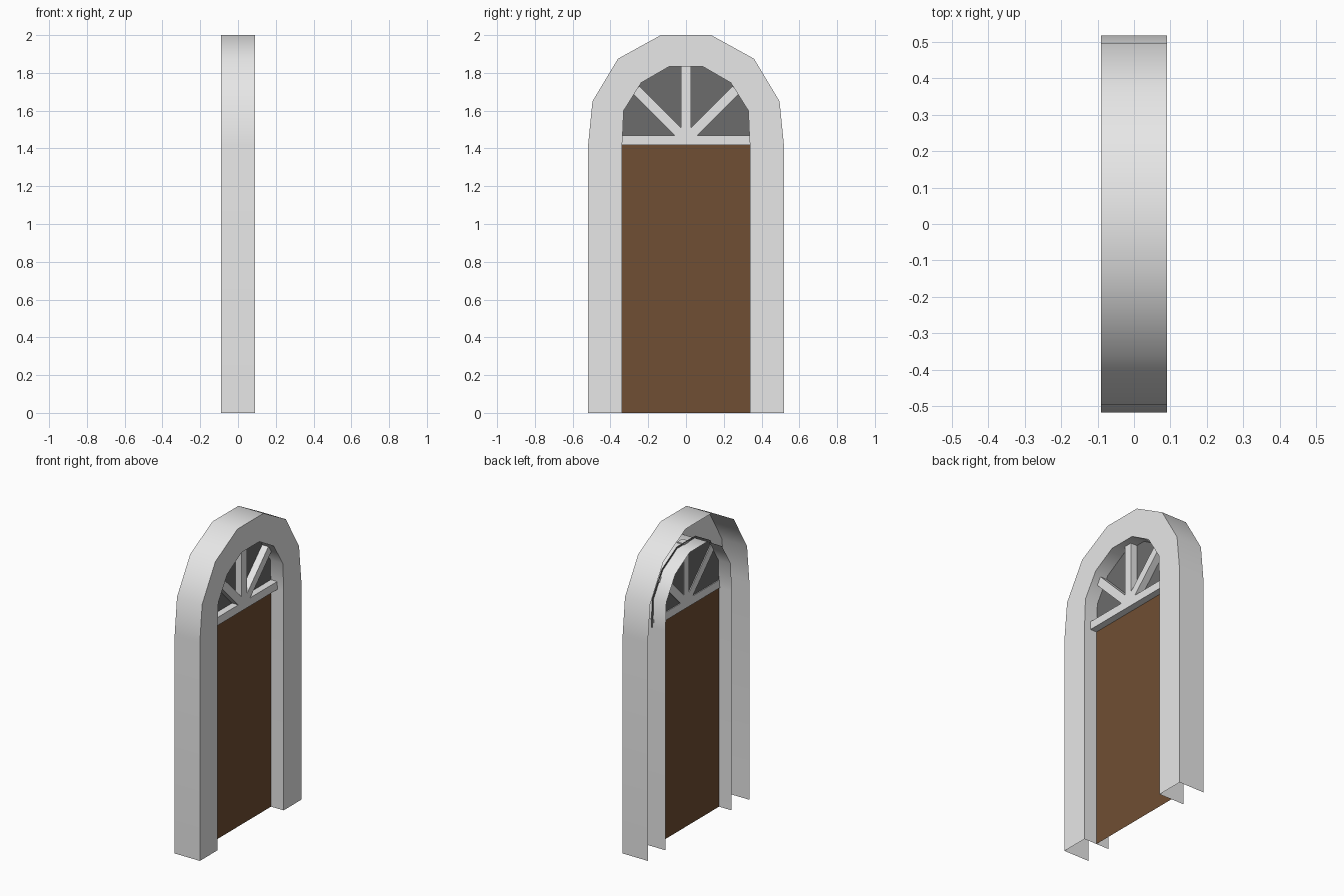
import bpy, bmesh, math
from mathutils import Matrix, Vector

cube = bpy.data.objects.get("Cube")
if cube:
    bpy.data.objects.remove(cube, do_unlink=True)


def material(name, colour):
    mat = bpy.data.materials.new(name)
    mat.use_nodes = True
    mat.diffuse_color = (*colour, 1)
    mat.node_tree.nodes["Principled BSDF"].inputs["Base Color"].default_value = (*colour, 1)
    return mat


stone = material("pale grey", (0.8, 0.8, 0.8))
wood = material("dark brown", (0.16, 0.077, 0.033))
glass = material("dark grey", (0.15, 0.15, 0.15))


def add_object(name, bm, mat):
    mesh = bpy.data.meshes.new(name)
    bm.to_mesh(mesh)
    bm.free()
    mesh.materials.append(mat)
    obj = bpy.data.objects.new(name, mesh)
    bpy.context.collection.objects.link(obj)
    return obj


def mirrored(half):
    """Run up the -y side of a half profile and down the +y side."""
    return [(-y, z) for y, z in half] + list(reversed(half))


def panel(name, outline, mat):
    """Flat sheet in the x = 0 plane facing +x."""
    bm = bmesh.new()
    face = bm.faces.new([bm.verts.new((0, y, z)) for y, z in outline])
    face.normal_update()
    if face.normal.x < 0:
        face.normal_flip()
    return add_object(name, bm, mat)


SPRING = 1.42   # height where the arch begins
DEPTH = 0.09    # half depth of the surround
outer = [(0.518, 0), (0.518, SPRING), (0.495, 1.65), (0.36, 1.875), (0.133, 2.0)]
inner = [(0.338, 0), (0.338, SPRING), (0.33, 1.6), (0.237, 1.748), (0.09, 1.833)]

# Arched surround: an outer wall, front face and inner wall, open at the back and base
bm = bmesh.new()
rails = [[bm.verts.new((x, y, z)) for y, z in mirrored(half)]
         for half, x in ((outer, -DEPTH), (outer, DEPTH), (inner, DEPTH), (inner, -DEPTH))]
for a, b in zip(rails, rails[1:]):
    for k in range(len(a) - 1):
        bm.faces.new((a[k], b[k], b[k + 1], a[k + 1]))
surround = add_object("arched_surround", bm, stone)
bpy.ops.object.select_all(action='DESELECT')
surround.select_set(True)
bpy.context.view_layer.objects.active = surround
bpy.ops.object.shade_smooth_by_angle(angle=math.radians(45))

# Door leaf and fanlight pane
panel("door_leaf", mirrored(inner[:2]), wood)
panel("fanlight_glass",
      mirrored([(y * 1.05, SPRING + (z - SPRING) * 1.03) for y, z in inner[1:]]), glass)


def bar(name, start, length, angle):
    """Square glazing bar from start, leaning by angle from upright."""
    bm = bmesh.new()
    bmesh.ops.create_cube(bm, size=1)
    place = (Matrix.Translation(Vector((0.02, *start))) @ Matrix.Rotation(angle, 4, 'X')
             @ Matrix.Diagonal((0.05, 0.052, length, 1))
             @ Matrix.Translation((0, 0, 0.5)))
    bmesh.ops.transform(bm, matrix=place, verts=bm.verts)
    return add_object(name, bm, stone)


# Transom and three radiating bars
bar("transom", (0.34, 1.443), 0.68, math.pi / 2)
for name, angle, length in (("left_bar", 45, 0.375), ("middle_bar", 0, 0.395),
                            ("right_bar", -45, 0.375)):
    bar(name, (0, 1.445), length, math.radians(angle))
